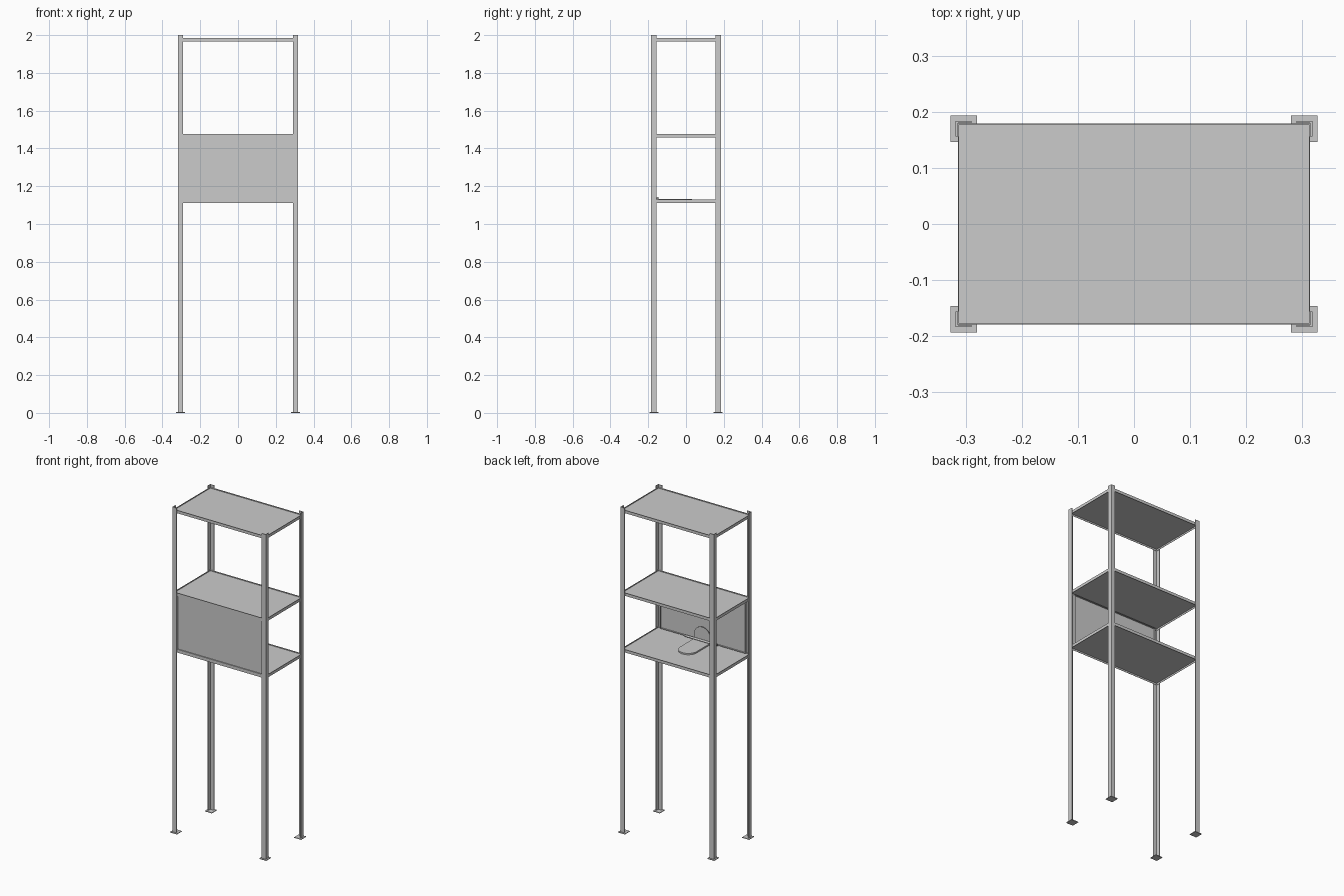
import bpy, bmesh, math
from mathutils import Matrix, Vector

if "Cube" in bpy.data.objects:
    bpy.data.objects.remove(bpy.data.objects["Cube"])


def finish(bm, name):
    bmesh.ops.recalc_face_normals(bm, faces=bm.faces[:])
    me = bpy.data.meshes.new(name)
    bm.to_mesh(me)
    bm.free()
    ob = bpy.data.objects.new(name, me)
    bpy.context.collection.objects.link(ob)
    return ob


def box(bm, lo, hi):
    lo, hi = Vector(lo), Vector(hi)
    m = Matrix.Translation((lo + hi) / 2) @ Matrix.Diagonal((*(hi - lo), 1))
    bmesh.ops.create_cube(bm, size=1, matrix=m)


def prism(name, pts, depth, matrix=Matrix()):
    """Extrude a 2D outline along local z, then place it."""
    bm = bmesh.new()
    f = bm.faces.new([bm.verts.new((x, y, 0)) for x, y in pts])
    r = bmesh.ops.extrude_face_region(bm, geom=[f])
    bmesh.ops.translate(bm, vec=(0, 0, depth),
                        verts=[v for v in r['geom'] if isinstance(v, bmesh.types.BMVert)])
    bm.transform(matrix)
    return finish(bm, name)


def tray(name, hx, hy, h, matrix):
    """Sheet at mid height with a thin rim all round."""
    bm = bmesh.new()
    t = 0.002
    box(bm, (-hx + t, -hy + t, h * .55), (hx - t, hy - t, h * .55 + t))
    for s in (-1, 1):
        box(bm, (-hx, s * (hy - t / 2) - t / 2, 0), (hx, s * (hy - t / 2) + t / 2, h))
        box(bm, (s * (hx - t / 2) - t / 2, -hy + t, 0), (s * (hx - t / 2) + t / 2, hy - t, h))
    bm.transform(matrix)
    return finish(bm, name)


# Angle-iron posts with square feet
PX, PY, W, T = 0.318, 0.184, 0.028, 0.004
ell = [(PX, PY), (PX - W, PY), (PX - W, PY - T), (PX - T, PY - T), (PX - T, PY - W), (PX, PY - W)]
for sx, nx in ((-1, "left"), (1, "right")):
    for sy, ny in ((-1, "front"), (1, "back")):
        prism(f"{ny}_{nx}_post", [(x * sx, y * sy) for x, y in ell], 1.996,
              Matrix.Translation((0, 0, 0.004)))
        bm = bmesh.new()
        cx, cy, r = sx * 0.3035, sy * 0.1695, 0.0235
        box(bm, (cx - r, cy - r, 0), (cx + r, cy + r, 0.004))
        finish(bm, f"{ny}_{nx}_foot")

# Shelves
for name, z in (("lower_shelf", 1.111), ("middle_shelf", 1.459), ("top_shelf", 1.967)):
    tray(name, 0.314, 0.179, 0.018, Matrix.Translation((0, 0, z)))

# Front panel between lower and middle shelf
tray("front_panel", 0.29, 0.165, 0.018,
     Matrix.Translation((0, -0.161, 1.294)) @ Matrix.Rotation(math.pi / 2, 4, 'X'))


# Holder: rounded base tongue, rounded upright and cross rod
def tongue(hw, y0, y1, n=20):
    arc = [(hw * math.cos(math.pi * i / n), y1 - hw + hw * math.sin(math.pi * i / n))
           for i in range(n + 1)]
    return [(-hw, y0), (hw, y0)] + arc


prism("holder_base", tongue(0.056, -0.16, 0.033), 0.009, Matrix.Translation((0, 0, 1.1225)))
prism("holder_upright", tongue(0.056, 1.1225, 1.217), 0.004,
      Matrix.Translation((0, -0.156, 0)) @ Matrix.Rotation(math.pi / 2, 4, 'X'))
bm = bmesh.new()
bmesh.ops.create_cone(bm, cap_ends=True, segments=16, radius1=0.006, radius2=0.006, depth=0.22,
                      matrix=Matrix.Translation((0, -0.15, 1.137)) @ Matrix.Rotation(math.pi / 2, 4, 'Y'))
rod = finish(bm, "holder_rod")
bpy.context.view_layer.objects.active = rod
rod.select_set(True)
bpy.ops.object.shade_smooth_by_angle()
